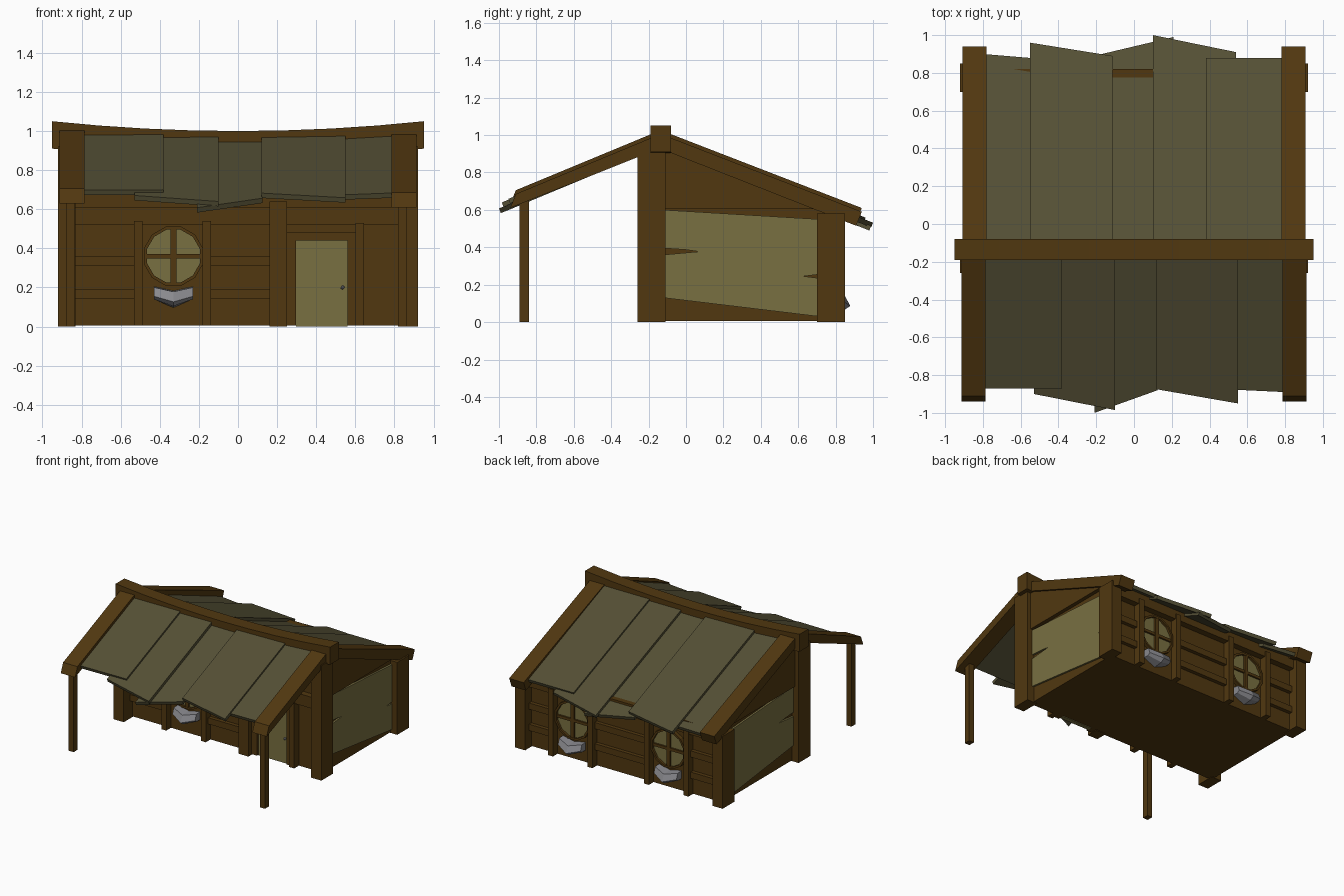
import bpy, bmesh, math
from mathutils import Matrix

if "Cube" in bpy.data.objects:
    bpy.data.objects.remove(bpy.data.objects["Cube"])


def material(name, rgb):
    m = bpy.data.materials.new(name)
    m.diffuse_color = (*rgb, 1)
    m.use_nodes = True
    m.node_tree.nodes["Principled BSDF"].inputs["Base Color"].default_value = m.diffuse_color
    return m


WOOD = material("brown wood", (0.082, 0.039, 0.005))
TAN = material("tan board", (0.19, 0.16, 0.053))
ROOF = material("olive roof", (0.090, 0.080, 0.036))
STONE = material("grey stone", (0.25, 0.25, 0.27))


def finish(name, bm, mat):
    bmesh.ops.recalc_face_normals(bm, faces=bm.faces)
    me = bpy.data.meshes.new(name)
    bm.to_mesh(me)
    bm.free()
    me.materials.append(mat)
    ob = bpy.data.objects.new(name, me)
    bpy.context.collection.objects.link(ob)
    return ob


def loft(name, rings, mat):
    """Join point loops of equal length and cap both ends."""
    bm = bmesh.new()
    rows = [[bm.verts.new(p) for p in r] for r in rings]
    n = len(rows[0])
    for a, b in zip(rows, rows[1:]):
        for i in range(n):
            j = (i + 1) % n
            bm.faces.new((a[i], a[j], b[j], b[i]))
    bm.faces.new(rows[0])
    bm.faces.new(rows[-1])
    return finish(name, bm, mat)


def prism(name, yz, x0, x1, mat):
    return loft(name, [[(x, y, z) for y, z in yz] for x in (x0, x1)], mat)


def box(name, x0, x1, y0, y1, z0, z1, mat=WOOD):
    return prism(name, [(y0, z0), (y1, z0), (y1, z1), (y0, z1)], x0, x1, mat)


FRONT, BACK = -0.15, 0.77   # wall planes


def on_wall(name, side, x0, x1, z0, z1, d, mat=WOOD):
    """Piece standing out by d from the front (-1) or back (1) wall."""
    w = FRONT if side < 0 else BACK
    a, b = sorted((w - side * 0.02, w + side * d))
    return box(name, x0, x1, a, b, z0, z1, mat)


# House body with lean roof line
prism("house_body", [(FRONT, 0.005), (BACK, 0.005), (BACK, 0.6), (-0.13, 0.93), (FRONT, 0.93)],
      -0.86, 0.86, WOOD)

# Sides: corner posts, gable, tan boards, porch posts, rafters
board = [(-0.12, 0.13), (0.71, 0.03), (0.71, 0.235), (0.63, 0.245), (0.71, 0.255), (0.71, 0.55),
         (-0.12, 0.60), (-0.12, 0.395), (0.0, 0.387), (0.07, 0.377), (-0.12, 0.36)]
for s, side in ((-1, "left"), (1, "right")):
    def span(a, b):
        return sorted((s * a, s * b))
    box(side + "_front_corner_post", *span(0.83, 0.92), -0.26, -0.11, 0, 0.92)
    box(side + "_back_corner_post", *span(0.83, 0.92), 0.70, 0.85, 0, 0.58)
    prism(side + "_gable", [(-0.12, 0.605), (0.80, 0.605), (-0.12, 0.94)], *span(0.85, 0.89), WOOD)
    prism(side + "_wall_board", board, *span(0.85, 0.875), TAN)
    xc = -0.855 if s < 0 else 0.84
    box(side + "_porch_post", xc - 0.022, xc + 0.022, -0.89, -0.84, 0, 0.66)
    up = 0.02 if s < 0 else 0.0
    prism(side + "_front_rafter", [(-0.15, 1.0 + up), (-0.91, 0.685 + up), (-0.94, 0.61 + up),
          (-0.15, 0.925 + up)], *span(0.785, 0.912), WOOD)
    prism(side + "_back_rafter", [(-0.12, 1.0 + up), (0.94, 0.59 + up), (0.91, 0.515 + up),
          (-0.12, 0.92 + up)], *span(0.78, 0.908), WOOD)

# Sagging ridge beam
rings = []
for i in range(9):
    x = -0.95 + 1.9 * i / 8
    top = 1.0 + 0.05 * (x / 0.95) ** 2
    rings.append([(x, -0.19, top - 0.14), (x, -0.08, top - 0.14), (x, -0.08, top), (x, -0.19, top)])
loft("ridge_beam", rings, WOOD)


# Overlapping roof sheets: x0, x1, end y at both edges, lift at both edges
def sheet(name, x0, x1, e0, e1, l0, l1, slope, base):
    def ring(x, e, lift):
        drop = 0.025 * (1 - (x / 0.8) ** 2) - lift
        d = 1 if e > 0 else -1
        z0, z1 = base - drop, base - drop - slope * (abs(e + 0.14))
        return [(x, -0.14, z0), (x, e, z1), (x, e - d * 0.01, z1 - 0.025), (x, -0.14, z0 - 0.028)]
    loft(name, [ring(x0, e0, l0), ring(x1, e1, l1)], ROOF)


front = [(-0.80, -0.38, -0.87, -0.87, 0.0, 0.022), (-0.53, -0.10, -0.90, -0.985, 0.0, 0.015),
         (-0.21, 0.125, -1.0, -0.88, -0.012, -0.012), (0.12, 0.55, -0.875, -0.95, 0.012, 0.008),
         (0.38, 0.80, -0.87, -0.89, -0.01, -0.005)]
back = [(-0.80, -0.50, 0.90, 0.875, -0.005, -0.01), (-0.55, -0.115, 0.96, 0.89, 0.012, 0.015),
        (-0.17, 0.21, 0.90, 0.99, -0.01, -0.01), (0.10, 0.54, 1.0, 0.91, 0.012, 0.0),
        (0.38, 0.80, 0.88, 0.88, 0.02, 0.0)]
for i, p in enumerate(front):
    sheet(f"front_roof_sheet_{i}", *p, 0.415, 1.0)
for i, p in enumerate(back):
    sheet(f"back_roof_sheet_{i}", *p, 0.40, 1.0)


def window(name, side, cx, cz, r=0.15):
    w = FRONT if side < 0 else BACK

    def circle(rad, d):
        return [(cx + rad * math.cos(math.pi * (i + 0.5) / 6), w + side * d,
                 cz + rad * math.sin(math.pi * (i + 0.5) / 6)) for i in range(12)]
    loft(name + "_pane", [circle(r, -0.01), circle(r, 0.012)], TAN)
    # Round rim
    bm = bmesh.new()
    rows = [[bm.verts.new(p) for p in circle(*q)] for q in
            ((r + 0.006, -0.01), (r + 0.006, 0.03), (r - 0.01, 0.03), (r - 0.01, -0.01))]
    for k in range(4):
        a, b = rows[k], rows[(k + 1) % 4]
        for i in range(12):
            j = (i + 1) % 12
            bm.faces.new((a[i], a[j], b[j], b[i]))
    finish(name + "_rim", bm, WOOD)
    on_wall(name + "_upright_bar", side, cx - 0.016, cx + 0.016, cz - r, cz + r, 0.028)
    on_wall(name + "_cross_bar", side, cx - r, cx + r, cz - 0.011, cz + 0.011, 0.026)
    # Chevron stone sill
    t = cz - 0.16
    sill = []
    for x, out, dz in ((-0.1, 0.065, 0), (0, 0.108, -0.022), (0.1, 0.065, 0)):
        prof = [(-0.01, 0.005), (out * 0.75, 0), (out, -0.045 + dz * 0.3), (out * 0.7, -0.06 + dz * 0.6),
                (-0.01, -0.06 + dz)]
        sill.append([(cx + x, w + side * d, t + z + dz) for d, z in prof])
    loft(name + "_sill", sill, STONE)
    # Posts on either side
    for k, x in enumerate((cx - 0.18, cx + 0.17)):
        on_wall(f"{name}_post_{k}", side, x - 0.022, x + 0.022, 0.005, 0.54, 0.06)


window("front_window", -1, -0.33, 0.36)
window("back_window_a", 1, 0.45, 0.32)
window("back_window_b", 1, -0.40, 0.32)

# Top beams and clapboards
on_wall("front_top_beam", -1, -0.84, 0.84, 0.52, 0.61, 0.05)
on_wall("back_top_beam", 1, -0.84, 0.84, 0.50, 0.60, 0.05)
strips = [(-1, -0.84, -0.52), (-1, -0.15, 0.17), (1, 0.64, 0.84), (1, -0.22, 0.27), (1, -0.84, -0.58)]
for i, (side, a, b) in enumerate(strips):
    for z in (0.14, 0.31):
        on_wall(f"clapboard_{i}_{int(z * 100)}", side, a, b, z, z + 0.05, 0.03)

# Door with frame and knob
on_wall("door_left_post", -1, 0.16, 0.25, 0.0, 0.64, 0.075)
on_wall("door_right_post", -1, 0.60, 0.645, 0.005, 0.53, 0.06)
on_wall("door_lintel", -1, 0.25, 0.60, 0.44, 0.48, 0.04)
on_wall("door_left_jamb", -1, 0.25, 0.297, 0.005, 0.44, 0.035)
on_wall("door_right_jamb", -1, 0.56, 0.60, 0.005, 0.44, 0.035)
on_wall("door", -1, 0.297, 0.56, 0.0, 0.44, 0.015, TAN)
bm = bmesh.new()
bmesh.ops.create_icosphere(bm, subdivisions=1, radius=0.011,
                           matrix=Matrix.Translation((0.535, FRONT - 0.022, 0.20)))
finish("door_knob", bm, STONE)
